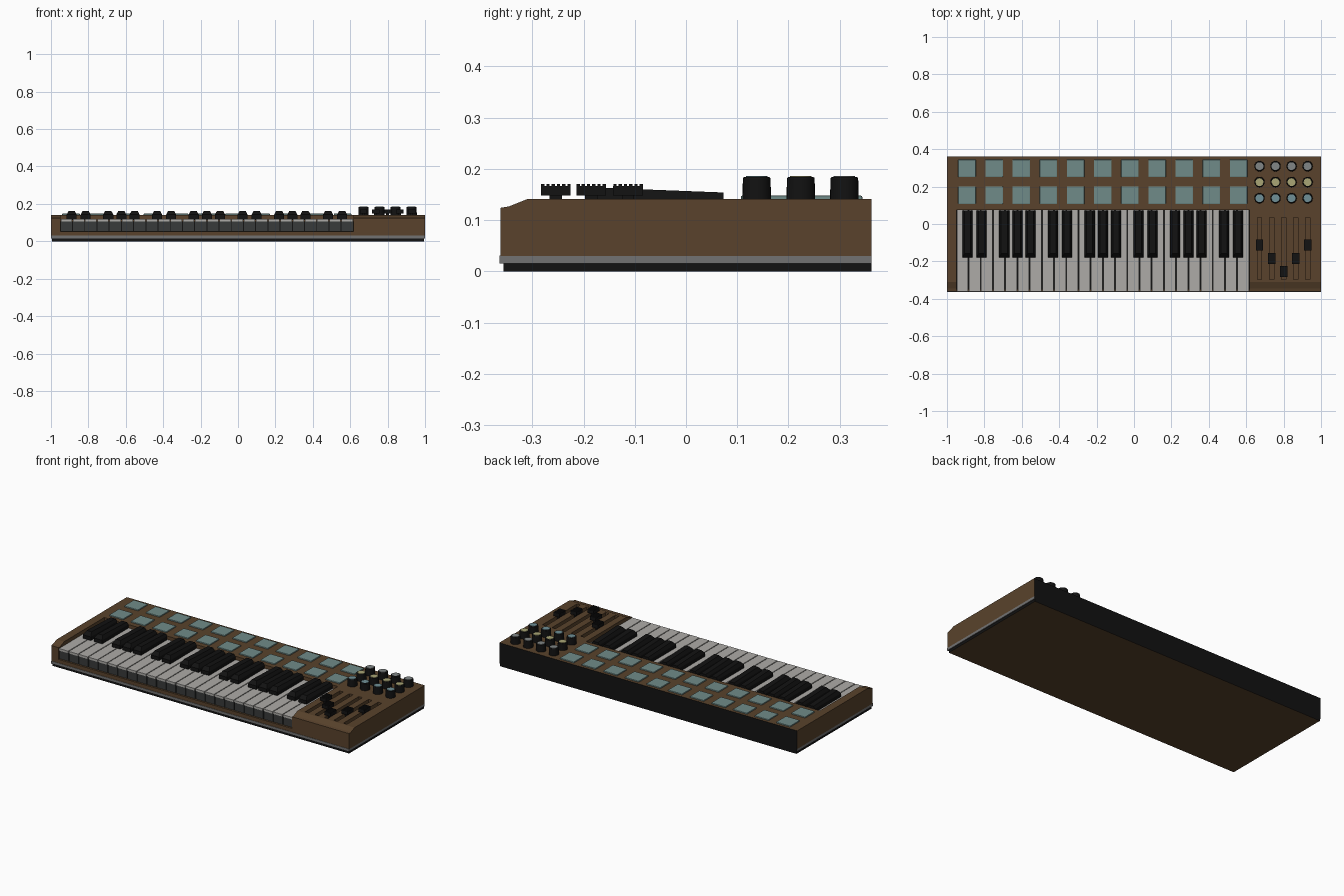
import bpy, bmesh
from mathutils import Vector

if "Cube" in bpy.data.objects:
    bpy.data.objects.remove(bpy.data.objects["Cube"])


def material(name, rgb):
    m = bpy.data.materials.new(name)
    m.use_nodes = True
    m.diffuse_color = (*rgb, 1)
    m.node_tree.nodes["Principled BSDF"].inputs["Base Color"].default_value = (*rgb, 1)
    return m


BROWN = material("brown", (0.1, 0.055, 0.025))
BLACK = material("black", (0.006, 0.006, 0.006))
GREY = material("grey trim", (0.17, 0.17, 0.17))
WHITE = material("key white", (0.42, 0.41, 0.39))
DARK = material("key front grey", (0.04, 0.043, 0.043))
TEAL = material("pad teal", (0.16, 0.26, 0.25))
SILVER = material("cap grey", (0.22, 0.24, 0.24))
YELLOW = material("cap yellow", (0.4, 0.38, 0.18))
BLUE = material("cap blue", (0.16, 0.28, 0.31))


def finish(bm, name, mats, bevel=0):
    bmesh.ops.recalc_face_normals(bm, faces=bm.faces)
    me = bpy.data.meshes.new(name)
    bm.to_mesh(me)
    bm.free()
    ob = bpy.data.objects.new(name, me)
    bpy.context.collection.objects.link(ob)
    for m in mats:
        me.materials.append(m)
    if bevel:
        mod = ob.modifiers.new("bevel", "BEVEL")
        mod.width, mod.segments = bevel, 2
    return ob


def add_box(bm, x, y, z):
    """Add a box from (low, high) ranges and return its vertices."""
    verts = bmesh.ops.create_cube(bm, size=1)["verts"]
    for v in verts:
        v.co = Vector([r[0] + (c + 0.5) * (r[1] - r[0]) for c, r in zip(v.co, (x, y, z))])
    return verts


def boxes(name, ranges, mat, bevel=0):
    bm = bmesh.new()
    for r in ranges:
        add_box(bm, *r)
    return finish(bm, name, [mat], bevel)


def around(c, half):
    return (c - half, c + half)


def prism(name, profile, x0, x1, mats):
    """Extrude a side profile of (y, z) points along x."""
    bm = bmesh.new()
    face = bm.faces.new([bm.verts.new((x0, y, z)) for y, z in profile])
    new = bmesh.ops.extrude_face_region(bm, geom=[face])["geom"]
    bmesh.ops.translate(bm, vec=(x1 - x0, 0, 0),
                        verts=[g for g in new if isinstance(g, bmesh.types.BMVert)])
    return finish(bm, name, mats)


KEYS_L, KEYS_R, KEYS_BACK, FRONT, BACK, TOP = -0.95, 0.617, 0.075, -0.362, 0.362, 0.141
FADER_X = [0.671 + 0.0642 * i for i in range(5)]

# Case with the keyboard well and fader slots cut out
body = prism("case", [(FRONT, 0.03), (BACK, 0.03), (BACK, TOP), (-0.31, TOP),
                      (-0.345, 0.127), (FRONT, 0.124)], -1, 1, [BROWN, BLACK])
well = boxes("well_cutter", [((KEYS_L, KEYS_R), (-0.5, KEYS_BACK), (0.053, 0.3))], BROWN)
slots = boxes("slot_cutter", [(around(x, 0.012), (-0.297, 0.035), (0.12, 0.3))
                              for x in FADER_X], BROWN)
bpy.context.view_layer.objects.active = body
for cutter in (well, slots):
    mod = body.modifiers.new("cut", "BOOLEAN")
    mod.operation, mod.object, mod.solver = "DIFFERENCE", cutter, "EXACT"
    bpy.ops.object.modifier_apply(modifier=mod.name)
    bpy.data.objects.remove(cutter)
for p in body.data.polygons:
    p.material_index = int(p.normal.y > 0.9 and p.center.y > 0.3)

# Trim strip around the sides and the inset base below it
trim = boxes("trim_strip", [((-1, 1), (FRONT - 0.002, BACK), (0.015, 0.031))], GREY)
base = boxes("base", [((-0.995, 0.995), (-0.356, BACK), (0, 0.015))], BLACK)
for ob, other in ((trim, BLACK), (base, BROWN)):
    ob.data.materials.append(other)
for p in trim.data.polygons:
    p.material_index = int(p.normal.y > 0.9)
for p in base.data.polygons:
    p.material_index = int(p.normal.z < -0.9)

# White keys: pale top slabs over dark key fronts
COUNT = 24
PITCH = (KEYS_R - KEYS_L) / COUNT
centres = [KEYS_L + PITCH * (i + 0.5) for i in range(COUNT)]
boxes("white_keys", [(around(x, PITCH / 2 - 0.0025), (FRONT, KEYS_BACK), (0.107, 0.12))
                     for x in centres], WHITE)
boxes("key_fronts", [(around(x, PITCH / 2 - 0.0025), (FRONT + 0.006, KEYS_BACK), (0.056, 0.107))
                     for x in centres], DARK)
boxes("key_bed", [((KEYS_L, KEYS_R), (FRONT + 0.012, KEYS_BACK), (0.053, 0.105))], BLACK)

# Black keys, grouped two and three, tapering towards the top
bm = bmesh.new()
offsets = {1: -0.005, 2: 0.005, 4: -0.005, 5: 0, 6: 0.005}
for i in range(1, COUNT):
    if i % 7 in offsets:
        x = KEYS_L + PITCH * i + offsets[i % 7]
        add_box(bm, around(x, 0.027), (-0.178, 0.073), (0.115, 0.142))
        for v in add_box(bm, around(x, 0.027), (-0.178, 0.073), (0.142, 0.154)):
            if v.co.z > 0.15:
                v.co.x = x + (v.co.x - x) * 0.6
                if v.co.y < 0:
                    v.co.y, v.co.z = -0.158, 0.163
finish(bm, "black_keys", [BLACK])

# Two rows of pads
boxes("pads", [(around(-0.893 + 0.1452 * i, 0.047), around(y, 0.047), (0.135, 0.148))
               for i in range(11) for y in (0.297, 0.154)], TEAL, 0.003)

# Knobs with coloured caps, one colour per row
for row, (y, cap) in enumerate(((0.309, SILVER), (0.224, YELLOW), (0.138, BLUE))):
    for part, radius, z0, z1, mat in (("knobs", 0.028, 0.135, 0.184, BLACK),
                                      ("knob_caps", 0.022, 0.18, 0.186, cap)):
        bm = bmesh.new()
        for i in range(4):
            made = bmesh.ops.create_cone(bm, cap_ends=True, segments=24, radius1=radius,
                                         radius2=radius - 0.001, depth=z1 - z0)["verts"]
            bmesh.ops.translate(bm, verts=made, vec=(0.671 + 0.0857 * i, y, (z0 + z1) / 2))
        ob = finish(bm, f"{part}_{row + 1}", [mat], 0.003 if part == "knobs" else 0)
        if part == "knobs":
            ob.modifiers["bevel"].limit_method = "ANGLE"
        bpy.ops.object.select_all(action="DESELECT")
        ob.select_set(True)
        bpy.context.view_layer.objects.active = ob
        bpy.ops.object.shade_smooth_by_angle()

# Fader stems and ribbed caps
stems, caps = [], []
for x, y in zip(FADER_X, (-0.113, -0.185, -0.254, -0.185, -0.113)):
    stems.append((around(x, 0.008), around(y, 0.012), (0.12, 0.15)))
    caps.append((around(x, 0.02), around(y, 0.029), (0.148, 0.167)))
    caps += [(around(x, 0.02), around(y - 0.0255 + 0.0102 * k, 0.0032), (0.167, 0.171))
             for k in range(6)]
boxes("fader_stems", stems, BLACK)
boxes("fader_caps", caps, BLACK)
